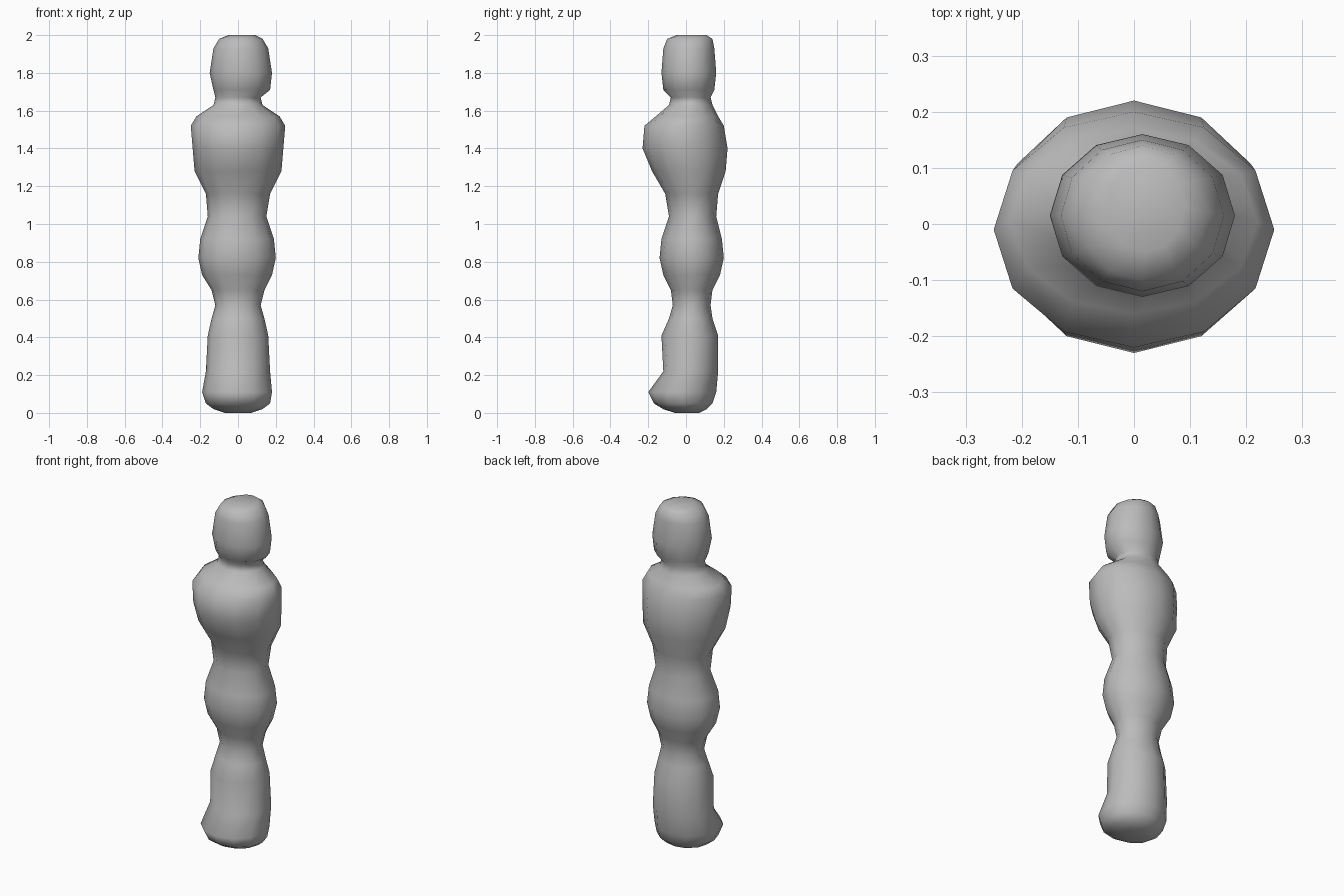
import bpy
import bmesh
import math

SIDES = 12

# Each ring: height, right edge, left edge, front edge, back edge
LEGS = [
    (.00, -.07, .07, -.06, .07),
    (.02, -.13, .13, -.12, .11),
    (.05, -.17, .17, -.17, .14),
    (.11, -.19, .18, -.2, .16),
    (.22, -.17, .17, -.12, .17),
    (.41, -.16, .16, -.13, .17),
    (.5, -.14, .14, -.09, .14),
    (.57, -.12, .12, -.07, .13),
]
HIPS = [
    (.65, -.14, .14, -.08, .14),
    (.73, -.19, .18, -.12, .18),
    (.82, -.21, .2, -.14, .2),
    (.92, -.2, .19, -.13, .19),
    (1.04, -.16, .15, -.09, .16),
]
CHEST = [
    (1.16, -.17, .17, -.11, .17),
    (1.28, -.23, .23, -.18, .21),
    (1.4, -.24, .24, -.23, .22),
    (1.52, -.25, .25, -.22, .2),
    (1.57, -.22, .22, -.16, .17),
    (1.63, -.13, .13, -.09, .14),
]
HEAD = [
    (1.67, -.12, .12, -.08, .13),
    (1.71, -.13, .17, -.12, .15),
    (1.8, -.15, .18, -.13, .16),
    (1.93, -.13, .16, -.12, .15),
    (1.98, -.1, .13, -.1, .14),
    (2, -.05, .09, -.05, .11),
]


def make_material(name, colour):
    material = bpy.data.materials.new(name)
    material.use_nodes = True
    material.diffuse_color = colour
    shader = material.node_tree.nodes["Principled BSDF"]
    shader.inputs["Base Color"].default_value = colour
    return material


def add_ring(bm, height, right, left, front, back):
    """Add one elliptical cross-section that fills the given extents."""
    centre_x, radius_x = (left + right) / 2, (left - right) / 2
    centre_y, radius_y = (back + front) / 2, (back - front) / 2
    ring = []
    for step in range(SIDES):
        angle = math.tau * step / SIDES
        x = centre_x + radius_x * math.cos(angle)
        y = centre_y + radius_y * math.sin(angle)
        ring.append(bm.verts.new((x, y, height)))
    return ring


def loft(name, sections, material):
    """Skin a stack of rings into one closed smooth body."""
    bm = bmesh.new()
    rings = [add_ring(bm, *section) for section in sections]
    for lower, upper in zip(rings, rings[1:]):
        for step in range(SIDES):
            after = (step + 1) % SIDES
            bm.faces.new((lower[step], lower[after], upper[after], upper[step]))
    bm.faces.new(list(reversed(rings[0])))
    bm.faces.new(rings[-1])
    for face in bm.faces:
        face.smooth = True
    mesh = bpy.data.meshes.new(name)
    bm.to_mesh(mesh)
    bm.free()
    mesh.materials.append(material)
    body = bpy.data.objects.new(name, mesh)
    bpy.context.collection.objects.link(body)
    return body


default_cube = bpy.data.objects.get("Cube")
if default_cube:
    bpy.data.objects.remove(default_cube, do_unlink=True)

# One continuous figure from the feet to the crown
grey = make_material("plain grey", (0.5, 0.5, 0.5, 1))
loft("standing_figure", LEGS + HIPS + CHEST + HEAD, grey)
